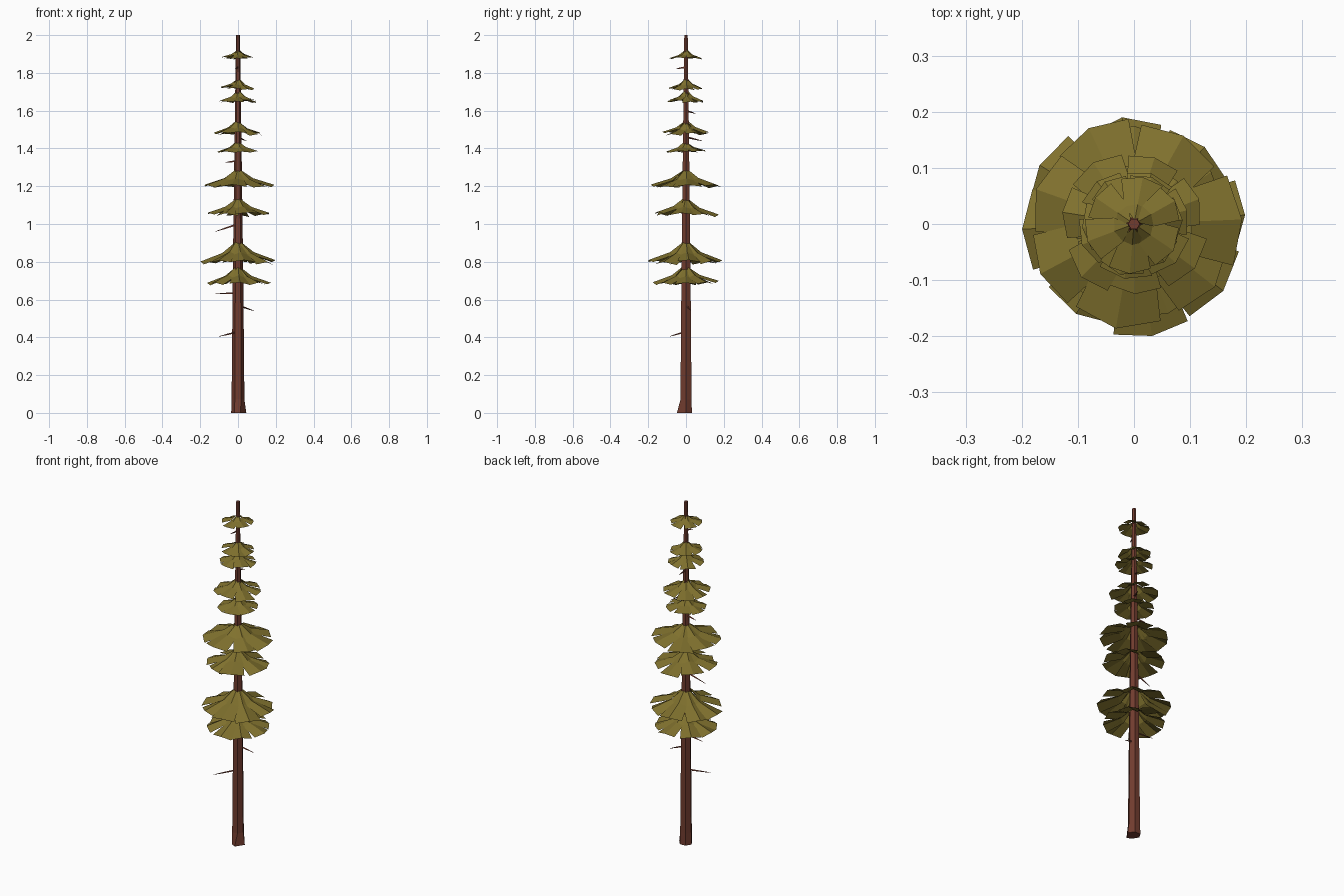
import bpy, bmesh, math, random
from mathutils import Vector

if "Cube" in bpy.data.objects:
    bpy.data.objects.remove(bpy.data.objects["Cube"])

random.seed(4)


def material(name, color):
    m = bpy.data.materials.new(name)
    m.diffuse_color = (*color, 1)
    m.use_nodes = True
    m.node_tree.nodes["Principled BSDF"].inputs["Base Color"].default_value = m.diffuse_color
    return m


BARK = material("red brown bark", (0.165, 0.045, 0.028))
NEEDLES = material("olive needles", (0.215, 0.165, 0.027))


def add_object(name, bm, mat):
    mesh = bpy.data.meshes.new(name)
    bm.to_mesh(mesh)
    bm.free()
    mesh.materials.append(mat)
    ob = bpy.data.objects.new(name, mesh)
    bpy.context.collection.objects.link(ob)
    return ob


def loft(bm, rings):
    """Skin a list of equal-length point rings and cap both ends."""
    vs = [[bm.verts.new(p) for p in ring] for ring in rings]
    n = len(vs[0])
    for a, b in zip(vs, vs[1:]):
        for i in range(n):
            j = (i + 1) % n
            bm.faces.new((a[i], a[j], b[j], b[i]))
    bm.faces.new(vs[0][::-1])
    bm.faces.new(vs[-1])


# Trunk: tapering six-sided column with two flared roots at the foot
trunk = bmesh.new()
rings = []
for z, r in ((0, 0.036), (0.07, 0.034), (0.7, 0.028), (1.25, 0.021), (2.0, 0.0105)):
    ring = [(r * math.cos(math.tau * i / 6), r * math.sin(math.tau * i / 6), z)
            for i in range(6)]
    if z == 0:
        ring[0] = (0.044, 0.0, 0)
        ring[5] = (0.012, -0.048, 0)
    rings.append(ring)
loft(trunk, rings)
add_object("trunk", trunk, BARK)

# Bare twigs: thin three-sided spikes, (start height, tip x, tip y, tip z)
twigs = bmesh.new()
for z, x, y, tz in ((0.43, -0.10, -0.085, 0.405), (0.57, 0.085, 0.025, 0.54),
                    (0.635, -0.12, 0.015, 0.63), (1.0, -0.12, -0.01, 0.96),
                    (1.335, -0.07, 0.01, 1.325), (1.46, 0.045, 0.085, 1.44),
                    (1.60, 0.01, 0.05, 1.585), (1.83, -0.015, -0.05, 1.822)):
    start, tip = Vector((0, 0, z)), Vector((x, y, tz))
    d = (tip - start).normalized()
    side = d.cross(Vector((0, 0, 1))).normalized()
    up = side.cross(d)
    spike = []
    for t, r in ((0, 0.006), (0.6, 0.004), (1, 0.001)):
        c = start.lerp(tip, t)
        spike.append([c + (side * math.cos(a) + up * math.sin(a)) * r
                      for a in (0, 2.094, 4.189)])
    loft(twigs, spike)
add_object("twigs", twigs, BARK)


def bough(bm, angle, half, top, low, r):
    """One broad drooping bough, folded along its middle ridge."""
    drop = top - low

    def pt(a, rad, z):
        return bm.verts.new((rad * math.cos(a), rad * math.sin(a), z))

    mid_r, mid_z = r * 0.42, top - drop * 0.57
    apex = pt(angle, 0.006, top)
    mid = pt(angle, mid_r, mid_z + drop * 0.04)
    tip = pt(angle, r, low + drop * 0.1)
    for s in (-1, 1):
        m = pt(angle + s * half * 1.2, mid_r, mid_z - drop * 0.1)
        e = pt(angle + s * half * 0.82, r * random.uniform(0.93, 1.0),
               low + drop * random.uniform(-0.05, 0.05))
        tri, quad = (apex, m, mid), (mid, m, e, tip)
        bm.faces.new(tri if s < 0 else tri[::-1])
        bm.faces.new(quad if s < 0 else quad[::-1])


# Needle tiers: (top height, tip height, radius, number of boughs)
TIERS = ((1.925, 1.872, 0.088, 6), (1.775, 1.708, 0.093, 6), (1.71, 1.64, 0.1, 6),
         (1.55, 1.468, 0.133, 7), (1.44, 1.375, 0.11, 6), (1.3, 1.187, 0.192, 7),
         (1.145, 1.04, 0.172, 7), (0.92, 0.785, 0.2, 8), (0.785, 0.678, 0.174, 8))
for k, (top, low, r, n) in enumerate(TIERS):
    bm = bmesh.new()
    turn = random.uniform(0, math.tau)
    for i in range(n):
        a = turn + math.tau * (i + random.uniform(-0.12, 0.12)) / n
        half = math.pi / n * random.uniform(1.0, 1.2)
        bough(bm, a, half, top - random.uniform(0, 0.01),
              low + random.uniform(0, 0.014), r * random.uniform(0.93, 1.02))
    add_object(f"needle_tier_{k + 1}", bm, NEEDLES)
